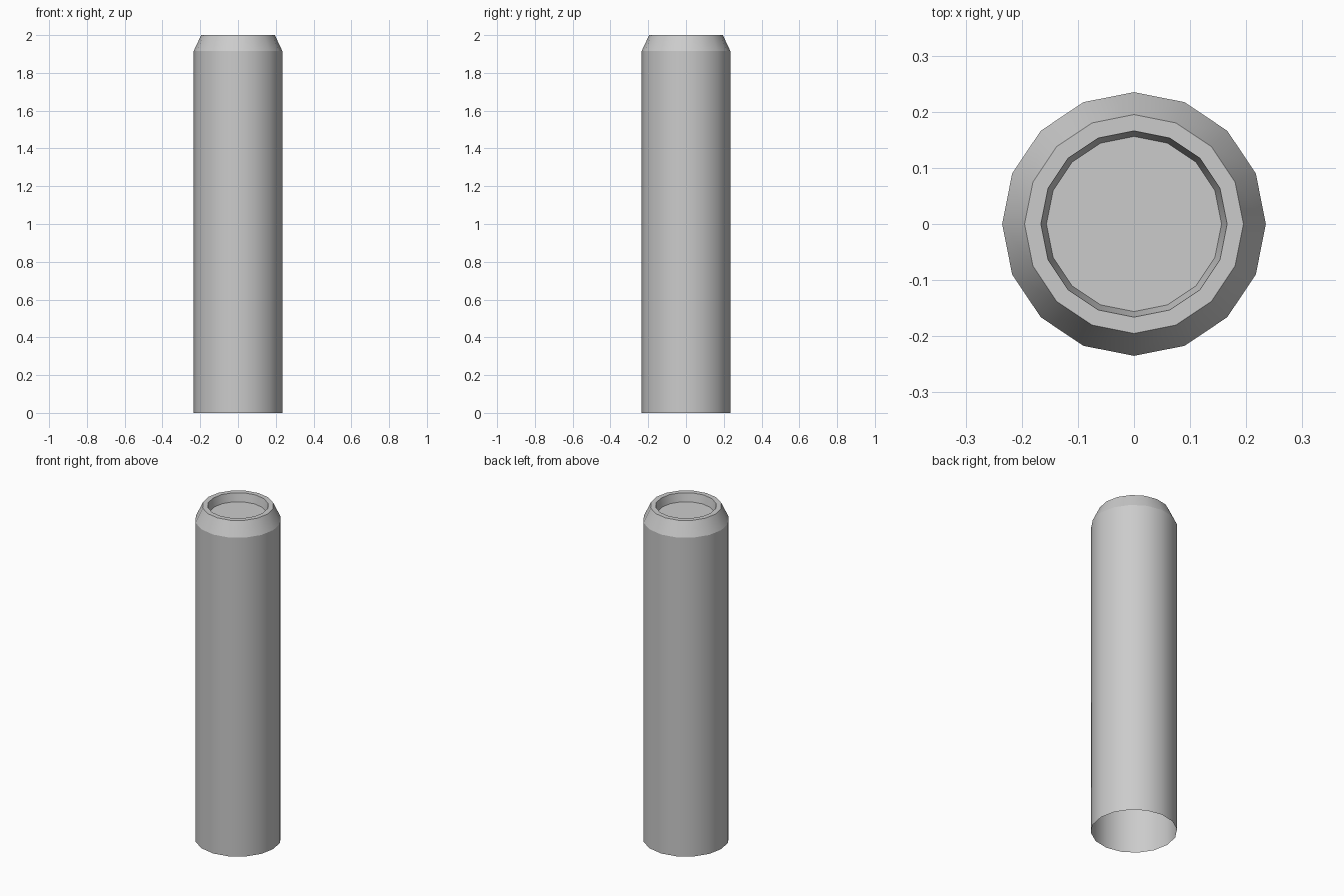
import bpy, bmesh
from math import cos, sin, tau, radians

if "Cube" in bpy.data.objects:
    bpy.data.objects.remove(bpy.data.objects["Cube"])

SIDES = 16
# (radius, z): open foot, shaft, chamfered shoulder, rim, recess wall
PROFILE = [(0.235, 0.0), (0.235, 1.915), (0.195, 2.0), (0.166, 2.0), (0.156, 1.95)]

bm = bmesh.new()
rings = [[bm.verts.new((r * cos(tau * i / SIDES), r * sin(tau * i / SIDES), z))
          for i in range(SIDES)] for r, z in PROFILE]

# Walls between neighbouring rings
for a, b in zip(rings, rings[1:]):
    for i in range(SIDES):
        j = (i + 1) % SIDES
        bm.faces.new((a[i], a[j], b[j], b[i]))

# Recess floor; the underside stays open
bm.faces.new(rings[-1])

mesh = bpy.data.meshes.new("bollard_post")
bm.to_mesh(mesh)
bm.free()
post = bpy.data.objects.new("bollard_post", mesh)
bpy.context.collection.objects.link(post)

# Smooth around the shaft, crisp at shoulder and rim
bpy.context.view_layer.objects.active = post
post.select_set(True)
bpy.ops.object.shade_smooth_by_angle(angle=radians(23.5))
